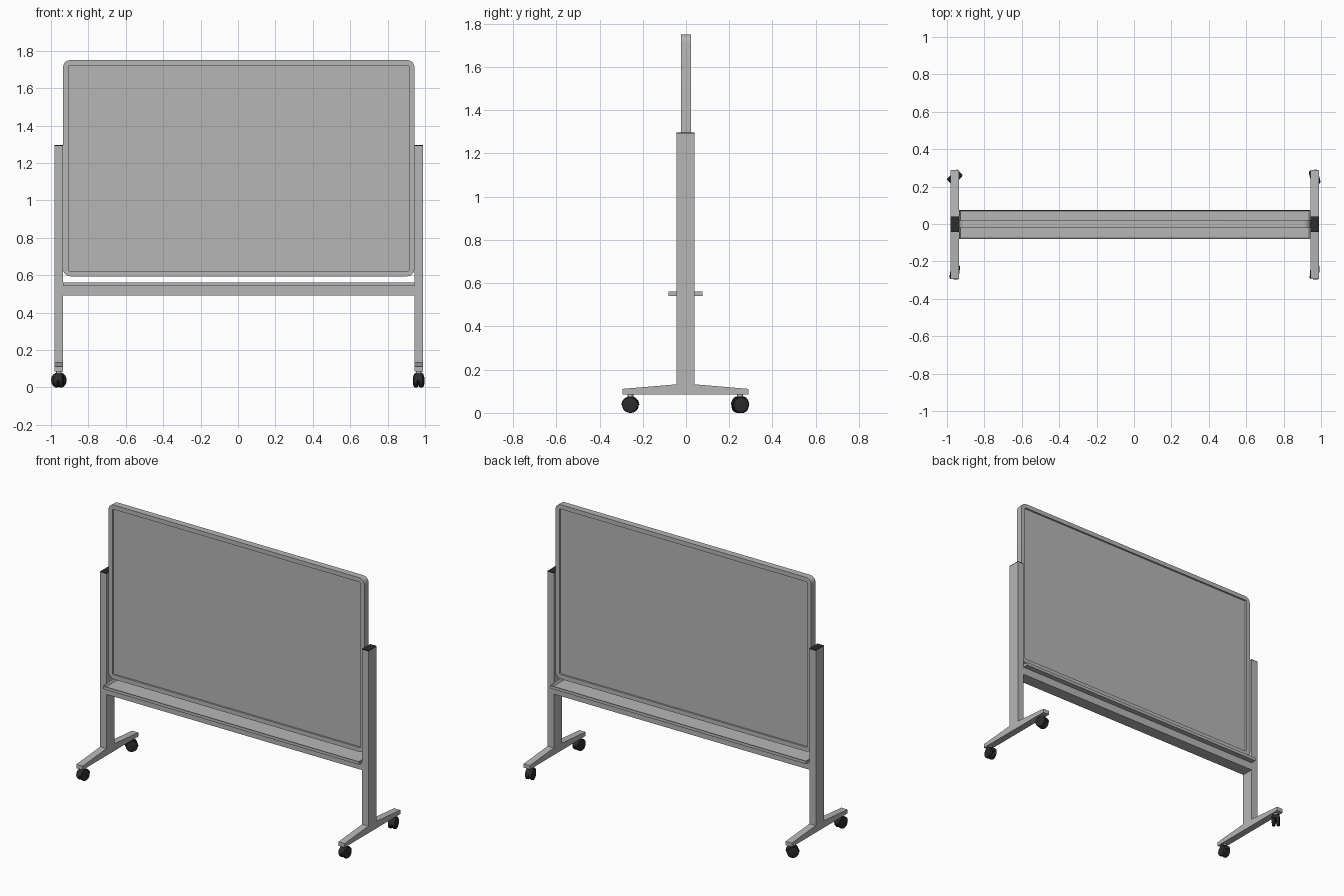
import bpy, bmesh, math
from mathutils import Matrix, Vector

if "Cube" in bpy.data.objects:
    bpy.data.objects.remove(bpy.data.objects["Cube"])

CX = 0.004          # middle of the stand
HALF = 0.939        # half width between the posts
POST_X = 0.962      # post centre offset
POST_W = 0.046
POST_D = 0.084


def material(name, value):
    m = bpy.data.materials.new(name)
    m.use_nodes = True
    colour = (value, value, value, 1)
    m.diffuse_color = colour
    m.node_tree.nodes["Principled BSDF"].inputs["Base Color"].default_value = colour
    return m


GREY = material("metal grey", 0.47)
BLACK = material("rubber black", 0.025)


def finish(name, bm, mat, smooth=False):
    bmesh.ops.recalc_face_normals(bm, faces=bm.faces)
    mesh = bpy.data.meshes.new(name)
    bm.to_mesh(mesh)
    bm.free()
    mesh.materials.append(mat)
    ob = bpy.data.objects.new(name, mesh)
    bpy.context.collection.objects.link(ob)
    if smooth:
        bpy.ops.object.select_all(action='DESELECT')
        ob.select_set(True)
        bpy.context.view_layer.objects.active = ob
        bpy.ops.object.shade_smooth_by_angle(angle=math.radians(35))
    return ob


def box_mesh(lo, hi):
    bm = bmesh.new()
    lo, hi = Vector(lo), Vector(hi)
    size = Matrix.Diagonal((*(hi - lo), 1))
    bmesh.ops.create_cube(bm, size=1, matrix=Matrix.Translation((lo + hi) / 2) @ size)
    return bm


def box(name, lo, hi, mat):
    return finish(name, box_mesh(lo, hi), mat)


def prism(bm, points, axis_depth):
    """Fill a loop of points and extrude it by a vector."""
    face = bm.faces.new([bm.verts.new(p) for p in points])
    new = bmesh.ops.extrude_face_region(bm, geom=[face])["geom"]
    bmesh.ops.translate(bm, vec=axis_depth,
                        verts=[g for g in new if isinstance(g, bmesh.types.BMVert)])


def rounded_loop(x, z0, z1, r, y):
    """Rounded rectangle in the xz plane."""
    pts = []
    corners = ((x - r, z1 - r), (r - x, z1 - r), (r - x, z0 + r), (x - r, z0 + r))
    for q, (px, pz) in enumerate(corners):
        for i in range(7):
            a = math.radians(90 * q + 15 * i)
            pts.append((CX + px + r * math.cos(a), y, pz + r * math.sin(a)))
    return pts


# Board frame: outer and inner loops joined into a closed ring
bm = bmesh.new()
T = 0.022
loops = []
for inset, y in ((0, -T), (0, T), (0.029, T), (0.029, -T)):
    r = 0.006 if inset else 0.038
    pts = rounded_loop(HALF - inset, 0.594 + inset, 1.75 - inset, r, y)
    loops.append([bm.verts.new(p) for p in pts])
for k in range(4):
    a, b = loops[k], loops[(k + 1) % 4]
    for i in range(len(a)):
        j = (i + 1) % len(a)
        bm.faces.new((a[i], a[j], b[j], b[i]))
finish("board_frame", bm, GREY, True)

# Writing surface, recessed on both sides
box("writing_panel", (CX - 0.915, -0.01, 0.618), (CX + 0.915, 0.01, 1.726), GREY)

# Cross beam and the tray with a raised rim
box("cross_beam", (CX - HALF, -0.042, 0.49), (CX + HALF, 0.04, 0.543), GREY)
bm = box_mesh((CX - HALF, -0.08, 0.541), (CX + HALF, 0.076, 0.561))
bm.normal_update()
top = [f for f in bm.faces if f.normal.z > 0.9]
bmesh.ops.inset_region(bm, faces=top, thickness=0.009)
bmesh.ops.translate(bm, vec=(0, 0, -0.012), verts=top[0].verts)
finish("pen_tray", bm, GREY)


def cylinder_x(bm, x, z, r, width, bevel):
    """Wheel-like disc with its axle along x."""
    m = Matrix.Translation((x, 0, z)) @ Matrix.Rotation(math.pi / 2, 4, 'Y')
    made = bmesh.ops.create_cone(bm, cap_ends=True, segments=24, radius1=r,
                                 radius2=r, depth=width, matrix=m)["verts"]
    rims = {e for v in made for e in v.link_edges
            if abs(e.verts[0].co.x - e.verts[1].co.x) < 1e-5}
    bmesh.ops.bevel(bm, geom=list(rims), offset=bevel, segments=2,
                    profile=0.5, affect='EDGES')


def caster(tag, x, y, yaw):
    place = Matrix.Translation((x, y, 0)) @ Matrix.Rotation(math.radians(yaw), 4, 'Z')
    # Twin wheels
    bm = bmesh.new()
    for s in (-1, 1):
        cylinder_x(bm, s * 0.0145, 0.036, 0.036, 0.02, 0.005)
    finish(tag + "_wheels", bm, BLACK, True).matrix_world = place
    # Hood between and over the wheels
    bm = bmesh.new()
    arc = [math.radians(a) for a in range(0, 181, 15)]
    pts = [(-0.02, 0.039 * math.cos(a), 0.037 + 0.039 * math.sin(a)) for a in arc]
    prism(bm, pts, (0.04, 0, 0))
    finish(tag + "_hood", bm, BLACK, True).matrix_world = place
    # Swivel stem
    bm = bmesh.new()
    bmesh.ops.create_cone(bm, cap_ends=True, segments=16, radius1=0.014, radius2=0.014,
                          depth=0.014, matrix=Matrix.Translation((0, 0, 0.08)))
    finish(tag + "_stem", bm, GREY, True).matrix_world = place


# Uprights, caps, feet and casters on each side
YAW = {"right": (-8, -45), "left": (-5, 15)}
for side, s in (("right", -1), ("left", 1)):
    x = CX + s * POST_X
    x0, x1 = x - POST_W / 2, x + POST_W / 2
    y0, y1 = -POST_D / 2 - 0.002, POST_D / 2 - 0.002
    box(side + "_post", (x0, y0, 0.132), (x1, y1, 1.291), GREY)
    box(side + "_post_cap", (x0, y0, 1.291), (x1, y1, 1.296), BLACK)
    profile = ((-0.294, 0.085), (0.29, 0.085), (0.29, 0.111),
               (y1, 0.132), (y0, 0.132), (-0.294, 0.111))
    bm = bmesh.new()
    prism(bm, [(x0, y, z) for y, z in profile], (POST_W, 0, 0))
    finish(side + "_foot", bm, GREY)
    for end, y, yaw in zip(("front", "rear"), (-0.257, 0.25), YAW[side]):
        caster(f"{side}_{end}_caster", x, y, yaw)
